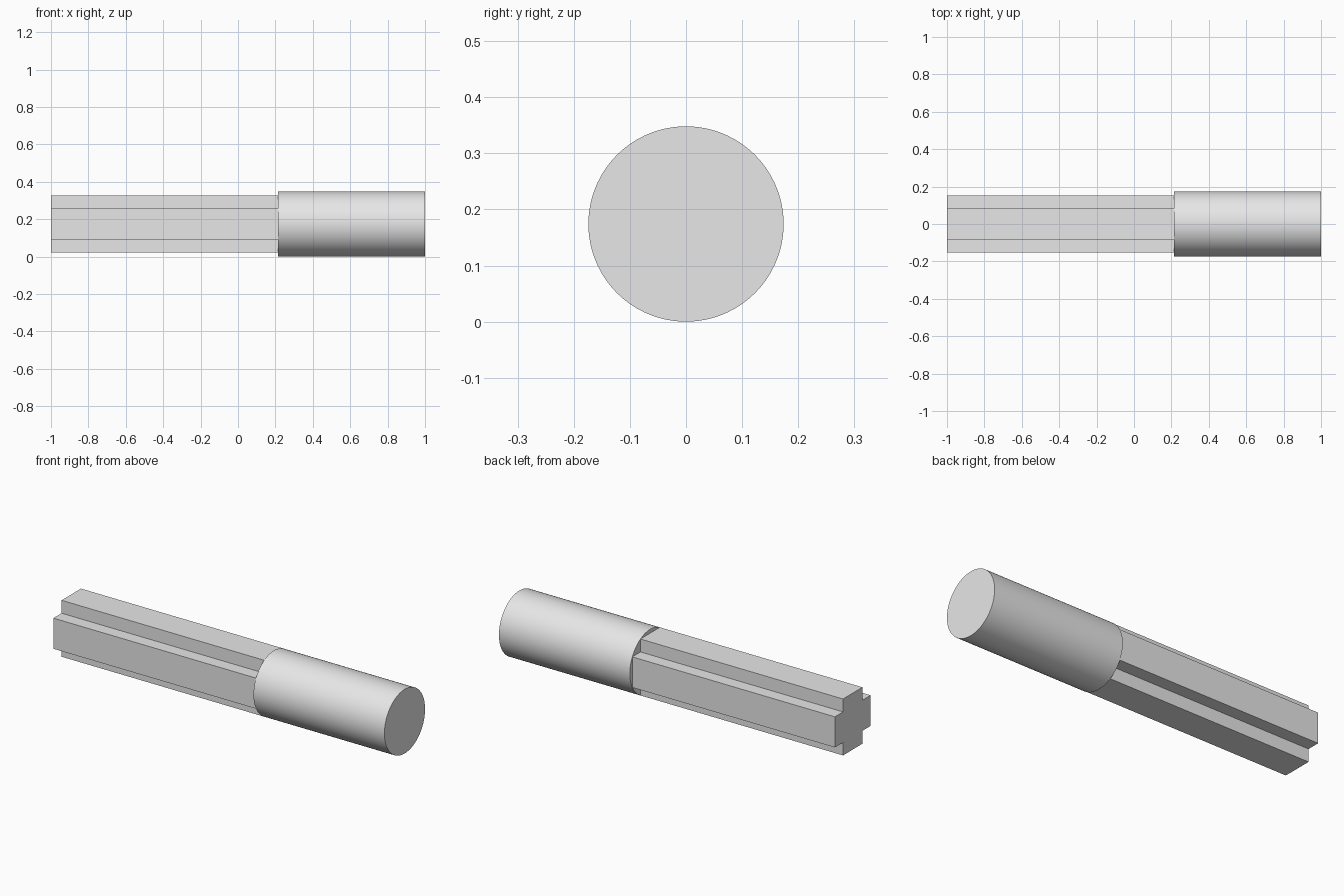
import bpy
import bmesh
import math
from mathutils import Matrix

default_cube = bpy.data.objects.get("Cube")
if default_cube:
    bpy.data.objects.remove(default_cube, do_unlink=True)

RADIUS = 0.174      # round handle, also the height of the axis
JOINT = 0.215       # where the handle meets the splined shaft
ARM = 0.153         # half extent of the cross section
RIB = 0.083         # half width of each rib

grey = bpy.data.materials.new("plain grey")
grey.use_nodes = True
grey.diffuse_color = (0.8, 0.8, 0.8, 1)
grey.node_tree.nodes["Principled BSDF"].inputs["Base Color"].default_value = (0.8, 0.8, 0.8, 1)


def add_object(name, bm):
    bmesh.ops.recalc_face_normals(bm, faces=bm.faces)
    mesh = bpy.data.meshes.new(name)
    bm.to_mesh(mesh)
    bm.free()
    mesh.materials.append(grey)
    obj = bpy.data.objects.new(name, mesh)
    bpy.context.collection.objects.link(obj)
    return obj


# Cross-shaped shaft: one quarter of the profile turned four times, then extruded
bm = bmesh.new()
quarter = [(ARM, -RIB), (ARM, RIB), (RIB, RIB)]
profile = []
for turn in range(4):
    c, s = round(math.cos(turn * math.pi / 2)), round(math.sin(turn * math.pi / 2))
    profile += [(c * y - s * z, s * y + c * z) for y, z in quarter]
face = bm.faces.new([bm.verts.new((-1, y, z + RADIUS)) for y, z in profile])
end = bmesh.ops.extrude_face_region(bm, geom=[face], use_keep_orig=True)
end_verts = [v for v in end["geom"] if isinstance(v, bmesh.types.BMVert)]
bmesh.ops.translate(bm, verts=end_verts, vec=(JOINT + 1.01, 0, 0))
add_object("cross_shaft", bm)

# Round handle
bm = bmesh.new()
place = Matrix.Translation(((1 + JOINT) / 2, 0, RADIUS)) @ Matrix.Rotation(math.pi / 2, 4, "Y")
bmesh.ops.create_cone(bm, cap_ends=True, segments=128, radius1=RADIUS, radius2=RADIUS,
                      depth=1 - JOINT, matrix=place)
handle = add_object("round_handle", bm)
bpy.ops.object.select_all(action="DESELECT")
handle.select_set(True)
bpy.context.view_layer.objects.active = handle
bpy.ops.object.shade_smooth_by_angle(angle=math.radians(30))
